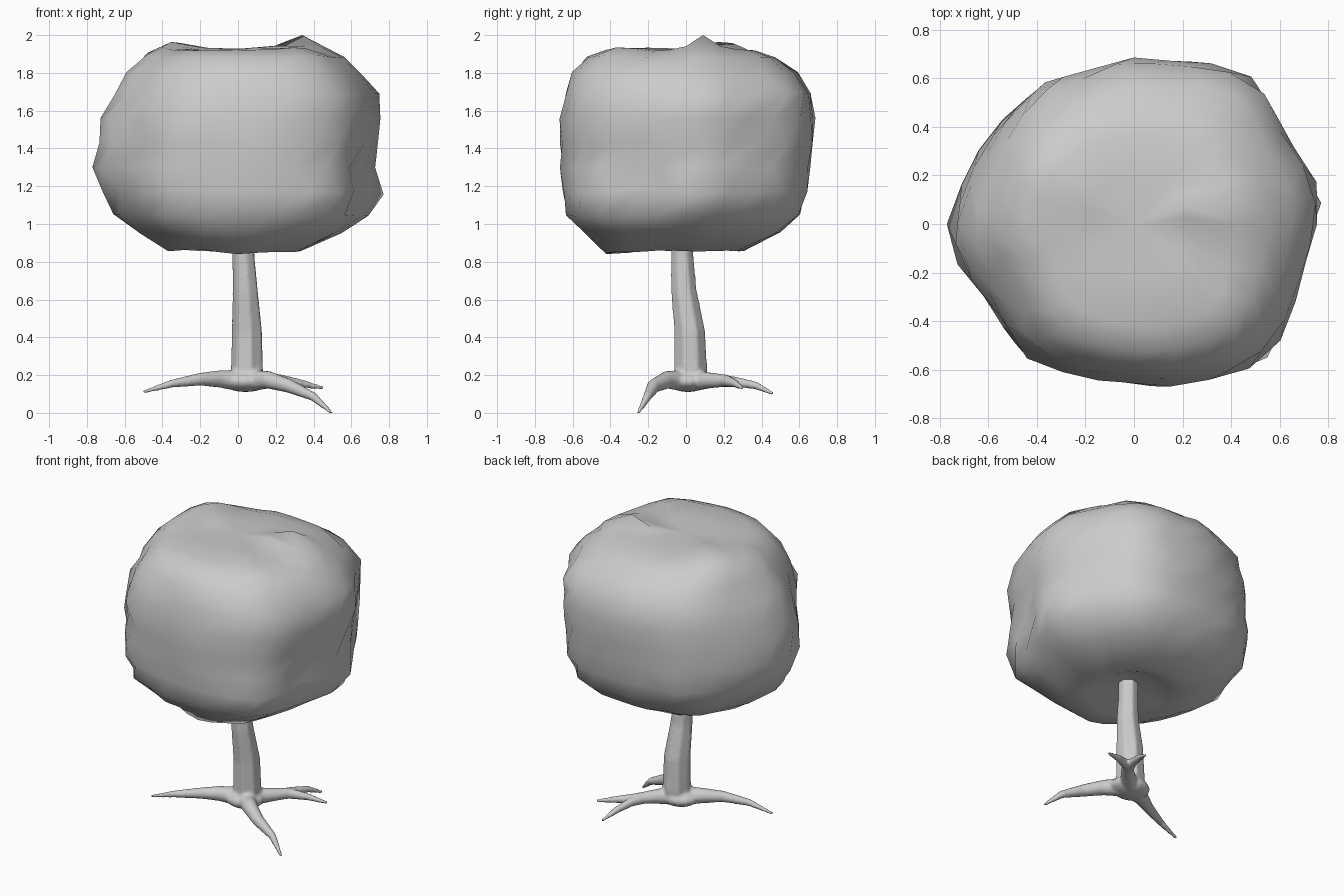
import bpy, bmesh, math
from mathutils import Vector, noise

if "Cube" in bpy.data.objects:
    bpy.data.objects.remove(bpy.data.objects["Cube"])


def make_object(name, bm):
    bmesh.ops.recalc_face_normals(bm, faces=bm.faces)
    for f in bm.faces:
        f.smooth = True
    me = bpy.data.meshes.new(name)
    bm.to_mesh(me)
    bm.free()
    ob = bpy.data.objects.new(name, me)
    bpy.context.collection.objects.link(ob)
    return ob


def skin(bm, rings):
    """Bridge rings of vertices and close both ends."""
    n = len(rings[0])
    for a, b in zip(rings, rings[1:]):
        for i in range(n):
            j = (i + 1) % n
            bm.faces.new((a[i], a[j], b[j], b[i]))
    for ring in (rings[0], rings[-1]):
        c = bm.verts.new(sum((v.co for v in ring), Vector()) / n)
        for i in range(n):
            bm.faces.new((ring[i], ring[(i + 1) % n], c))


def tube(bm, path, sides=10):
    """Tapered limb through points (x, y, z, radius)."""
    pts = [Vector(p[:3]) for p in path]
    rings = []
    for i, p in enumerate(pts):
        d = (pts[min(i + 1, len(pts) - 1)] - pts[max(i - 1, 0)]).normalized()
        ref = Vector((0, 0, 1)) if abs(d.z) < 0.8 else Vector((0, 1, 0))
        u = d.cross(ref).normalized()
        w = u.cross(d)
        ring = []
        for k in range(sides):
            a = 2 * math.pi * k / sides
            ring.append(bm.verts.new(p + (u * math.cos(a) + w * math.sin(a)) * path[i][3]))
        rings.append(ring)
    skin(bm, rings)


# Trunk and roots, fused into one smooth body
bm = bmesh.new()
tube(bm, [(0.05, 0.02, 0.15, 0.09), (0.05, 0.025, 0.23, 0.09),
          (0.05, 0.02, 0.43, 0.084), (0.04, -0.012, 0.65, 0.07),
          (0.03, -0.02, 0.83, 0.062), (0.03, -0.02, 0.97, 0.064)], 7)
# Root flare
flare = bmesh.ops.create_uvsphere(bm, u_segments=14, v_segments=8, radius=1)["verts"]
for v in flare:
    v.co = Vector((0.04 + v.co.x * 0.13, 0.01 + v.co.y * 0.11, 0.167 + v.co.z * 0.057))
# Left, front and forked back root
tube(bm, [(0.02, 0, 0.17, 0.06), (-0.1, -0.05, 0.18, 0.047), (-0.2, -0.11, 0.178, 0.035),
          (-0.35, -0.17, 0.155, 0.022), (-0.505, -0.2, 0.11, 0.009)])
tube(bm, [(0.06, 0, 0.17, 0.06), (0.16, -0.1, 0.175, 0.048), (0.27, -0.17, 0.143, 0.038),
          (0.4, -0.205, 0.085, 0.024), (0.5, -0.255, -0.004, 0.009)])
tube(bm, [(0.06, 0.03, 0.17, 0.06), (0.15, 0.12, 0.172, 0.044), (0.23, 0.21, 0.17, 0.034),
          (0.34, 0.26, 0.155, 0.022), (0.455, 0.3, 0.13, 0.009)])
tube(bm, [(0.19, 0.16, 0.17, 0.036), (0.23, 0.26, 0.165, 0.028),
          (0.26, 0.37, 0.145, 0.021), (0.3, 0.465, 0.1, 0.009)])
wood = make_object("trunk_and_roots", bm)
rm = wood.modifiers.new("fuse", "REMESH")
rm.mode = "VOXEL"
rm.voxel_size = 0.01
rm.use_smooth_shade = True
sm = wood.modifiers.new("soften", "SMOOTH")
sm.factor = 0.5
sm.iterations = 5

# Canopy: plan outline, stacked levels, then lumps
outline = [(0.77, 0), (0.77, 0.15), (0.62, 0.4), (0.575, 0.53), (0.48, 0.61), (0.3, 0.67),
           (-0.05, 0.68), (-0.2, 0.63), (-0.36, 0.6), (-0.54, 0.45), (-0.68, 0.25),
           (-0.77, 0.01), (-0.73, -0.15), (-0.63, -0.29), (-0.55, -0.43), (-0.45, -0.56),
           (-0.2, -0.65), (0.16, -0.675), (0.47, -0.62), (0.62, -0.48), (0.71, -0.25)]
# z, then reach towards -x, +x, -y, +y
levels = [(0.91, 0.12, 0.14, 0.14, 0.12), (0.88, 0.24, 0.22, 0.28, 0.2),
          (0.86, 0.37, 0.33, 0.42, 0.31), (0.95, 0.53, 0.55, 0.55, 0.51),
          (1.05, 0.67, 0.68, 0.64, 0.61), (1.17, 0.745, 0.73, 0.66, 0.65),
          (1.30, 0.775, 0.72, 0.665, 0.67), (1.43, 0.755, 0.735, 0.67, 0.675),
          (1.56, 0.73, 0.76, 0.675, 0.68), (1.69, 0.675, 0.75, 0.65, 0.665),
          (1.80, 0.59, 0.66, 0.605, 0.59), (1.88, 0.5, 0.56, 0.53, 0.48),
          (1.92, 0.39, 0.42, 0.43, 0.37), (1.93, 0.2, 0.22, 0.22, 0.2)]
# Local bumps and dents: centre, width, strength along the outward direction
lumps = [((0.74, 0.05, 1.15), 0.10, 0.05), ((0.68, -0.28, 1.2), 0.11, -0.07),
         ((0.5, -0.52, 1.13), 0.15, 0.04), ((0.36, -0.38, 1.91), 0.14, 0.03),
         ((0.33, 0.08, 1.95), 0.12, 0.045), ((-0.38, 0.22, 1.9), 0.15, 0.055),
         ((0.02, -0.35, 0.86), 0.13, 0.04), ((-0.42, -0.35, 1.0), 0.15, 0.02)]
centre = Vector((0, 0, 1.4))


def plan_radius(a):
    """Distance from the centre to the plan outline at angle a."""
    d = Vector((math.cos(a), math.sin(a)))
    for i, p in enumerate(outline):
        p, q = Vector(p), Vector(outline[(i + 1) % len(outline)])
        e = q - p
        den = d.x * e.y - d.y * e.x
        if abs(den) < 1e-9:
            continue
        r = (p.x * e.y - p.y * e.x) / den
        t = (p.x * d.y - p.y * d.x) / den
        if r > 0 and -1e-6 <= t <= 1 + 1e-6:
            return r
    return 0.7


bm = bmesh.new()
rings = []
SEG = 28
for k, (z, xn, xp, yn, yp) in enumerate(levels):
    ring = []
    for i in range(SEG):
        a = 2 * math.pi * (i + 0.5 * (k % 2)) / SEG
        c, s = math.cos(a), math.sin(a)
        fx = (xp if c > 0 else xn) / 0.77
        fy = (yp if s > 0 else yn) / 0.68
        r = plan_radius(a) * (fx * c * c + fy * s * s) * 0.995
        p = Vector((r * c, r * s, z))
        out = (p - centre).normalized()
        move = 0.022 * noise.noise(p * 4.0 + Vector((3, 1, 7)))
        for pos, w, h in lumps:
            move += h * math.exp(-((p - Vector(pos)).length / w) ** 2)
        ring.append(bm.verts.new(p + out * move))
    rings.append(ring)
skin(bm, rings)
# Pull the crown peak up to full height
peak_at = Vector((0.34, 0.09, 2.0))
peak = min(bm.verts, key=lambda v: (v.co - peak_at).length)
for v in bm.verts:
    v.co.z = min(v.co.z, 1.97)
peak.co = peak_at
make_object("canopy", bm)
